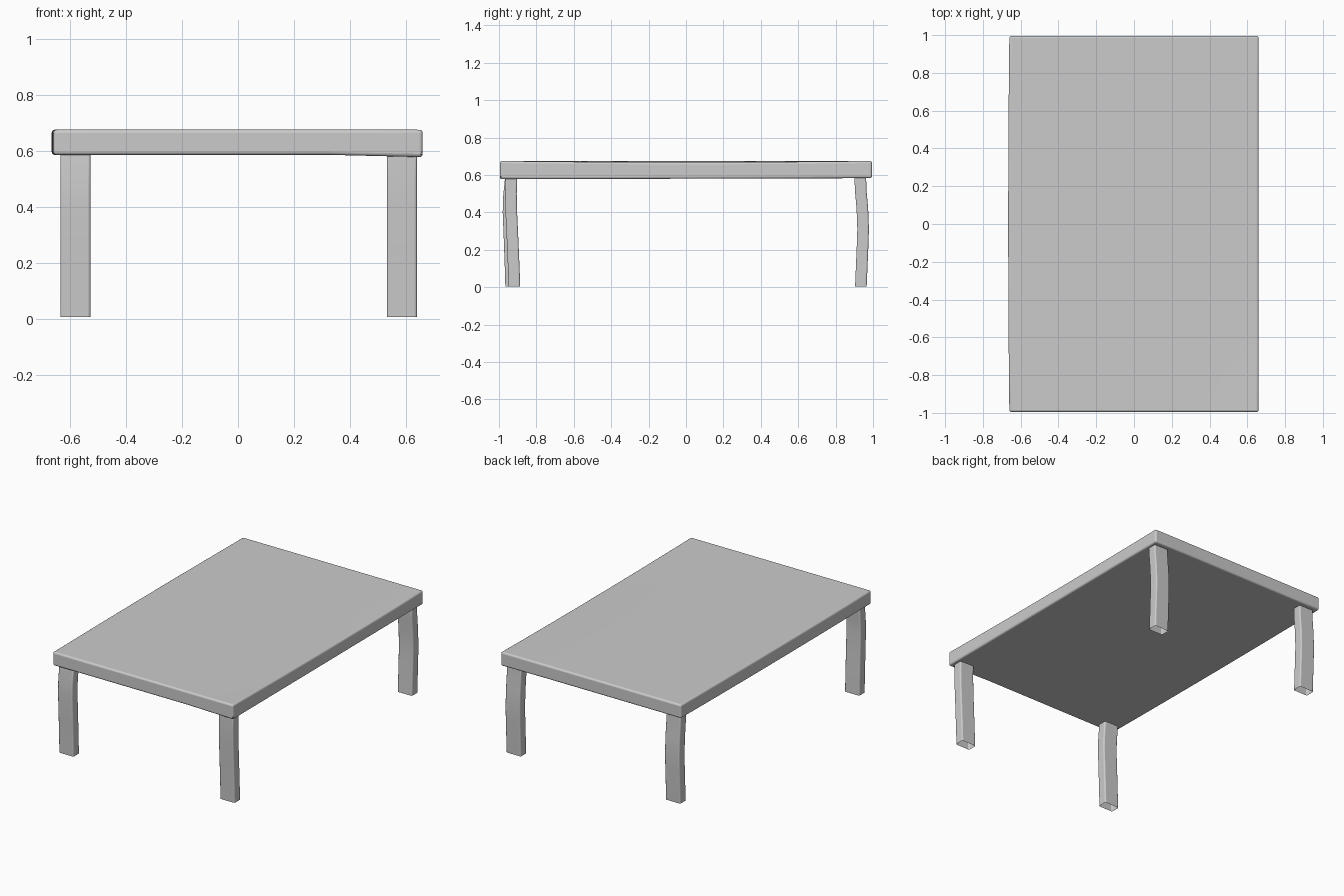
import bpy, bmesh

if "Cube" in bpy.data.objects:
    bpy.data.objects.remove(bpy.data.objects["Cube"])


def finish(name, bm, bevel, segments):
    bmesh.ops.recalc_face_normals(bm, faces=bm.faces)
    mesh = bpy.data.meshes.new(name)
    bm.to_mesh(mesh)
    bm.free()
    ob = bpy.data.objects.new(name, mesh)
    bpy.context.collection.objects.link(ob)
    mod = ob.modifiers.new("soft_edges", 'BEVEL')
    mod.width = bevel
    mod.segments = segments
    mod.limit_method = 'ANGLE'
    mod.angle_limit = 0.7
    bpy.ops.object.select_all(action='DESELECT')
    ob.select_set(True)
    bpy.context.view_layer.objects.active = ob
    bpy.ops.object.shade_smooth_by_angle(angle=0.7)
    return ob


# Table top: slab with a slightly sagging right edge
bm = bmesh.new()
bmesh.ops.create_cube(bm, size=2)
bmesh.ops.subdivide_edges(bm, edges=bm.edges[:], cuts=7, use_grid_fill=True)
for v in bm.verts:
    x, y, z = v.co
    right = max(0, (x - 0.5) / 0.5)
    sag = 0.007 * (1 - y * y) if z > 0 else 0.006 * (1 - y) / 2 + 0.002
    bulge = 0.006 * (1 - y * y) * max(0, -x)
    v.co = (x * 0.66 - bulge, y * 0.995, 0.63 + z * 0.045 - right * sag)
finish("table_top", bm, 0.014, 4)


# Legs: rectangular tubes with a gentle bend, open at the foot
def leg(name, x, path, width=0.107, depth=0.062):
    bm = bmesh.new()
    rings = []
    for y, z in path:
        rings.append([bm.verts.new((x + sx * width / 2, y + sy * depth / 2, z))
                      for sx, sy in ((-1, -1), (1, -1), (1, 1), (-1, 1))])
    for a, b in zip(rings, rings[1:]):
        for i in range(4):
            j = (i + 1) % 4
            bm.faces.new((a[i], a[j], b[j], b[i]))
    bm.faces.new(rings[-1])
    finish(name, bm, 0.008, 3)


back = [(0.935, 0.005), (0.937, 0.05), (0.944, 0.22), (0.947, 0.31),
        (0.943, 0.42), (0.934, 0.52), (0.932, 0.592)]
front_right = [(-0.918, 0.005), (-0.920, 0.08), (-0.927, 0.25),
               (-0.934, 0.40), (-0.936, 0.50), (-0.934, 0.592)]
front_left = [(-0.935, 0.005), (-0.937, 0.08), (-0.943, 0.25),
              (-0.949, 0.40), (-0.947, 0.48), (-0.936, 0.592)]
leg("front_right_leg", 0.586, front_right)
leg("front_left_leg", -0.581, front_left)
leg("back_right_leg", 0.586, back)
leg("back_left_leg", -0.581, back)
